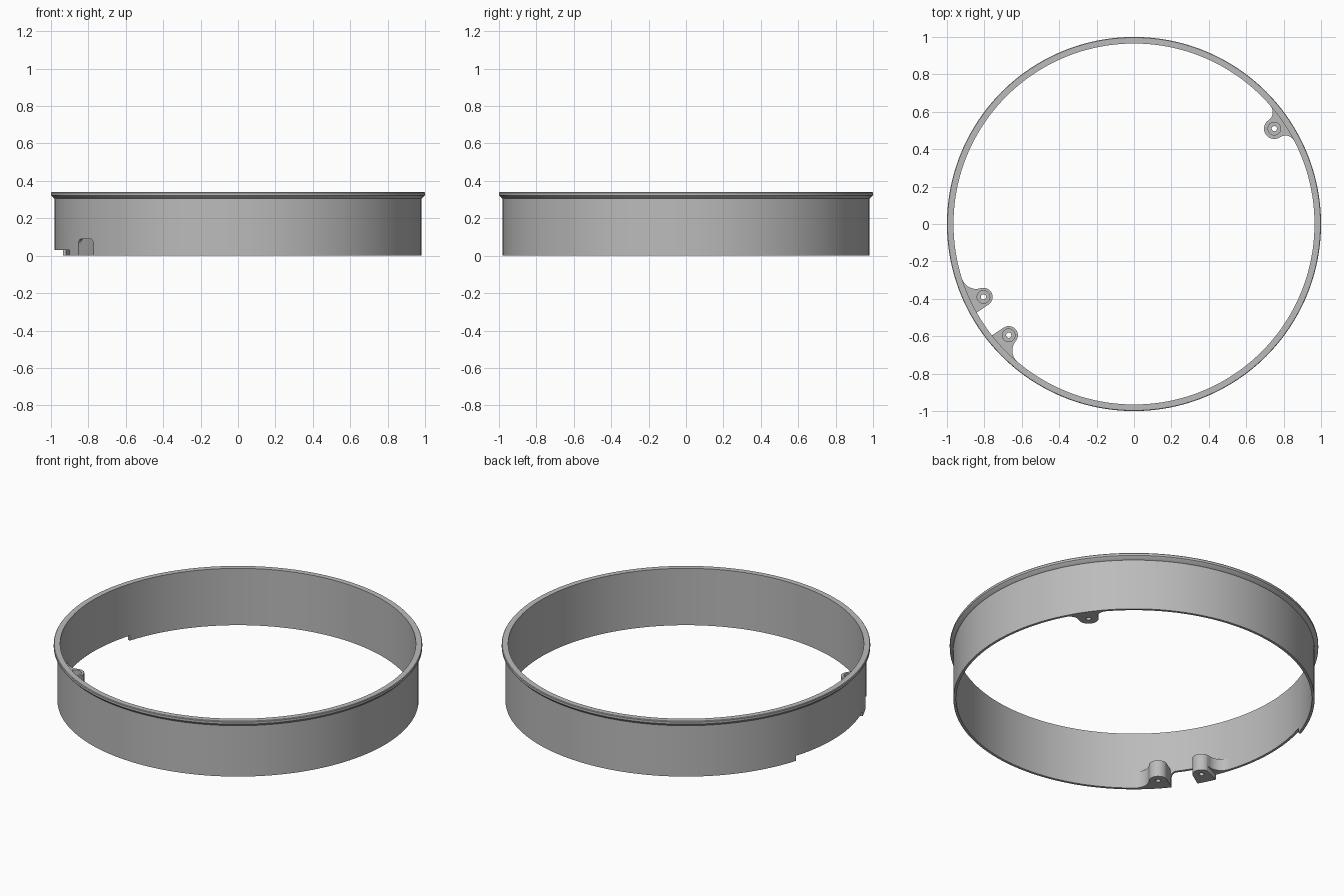
import bpy, bmesh
from math import sin, cos, acos, atan2, radians, pi, tau
from mathutils import Matrix, Vector

cube = bpy.data.objects.get("Cube")
if cube:
    bpy.data.objects.remove(cube)

grey = bpy.data.materials.new("plain grey")
grey.use_nodes = True
COLOUR = (0.5, 0.5, 0.5, 1)
grey.diffuse_color = COLOUR
grey.node_tree.nodes["Principled BSDF"].inputs["Base Color"].default_value = COLOUR

INNER = 0.965
SLOT_ANGLE = radians(213.7)
SLOT_HALF = 0.073
BOSS_HEIGHT = 0.1


def polar(r, a):
    return Vector((r * cos(a), r * sin(a)))


def arc(centre, r, a0, a1, n=16):
    return [centre + polar(r, a0 + (a1 - a0) * i / n) for i in range(n + 1)]


def finish(name, bm, matrix=Matrix()):
    bmesh.ops.recalc_face_normals(bm, faces=bm.faces)
    mesh = bpy.data.meshes.new(name)
    bm.to_mesh(mesh)
    bm.free()
    mesh.transform(matrix)
    mesh.materials.append(grey)
    ob = bpy.data.objects.new(name, mesh)
    bpy.context.collection.objects.link(ob)
    return ob


def prism(name, outline, z0, z1, matrix=Matrix()):
    bm = bmesh.new()
    face = bm.faces.new([bm.verts.new((p[0], p[1], z0)) for p in outline])
    top = bmesh.ops.extrude_face_region(bm, geom=[face])["geom"]
    verts = [v for v in top if isinstance(v, bmesh.types.BMVert)]
    bmesh.ops.translate(bm, verts=verts, vec=(0, 0, z1 - z0))
    return finish(name, bm, matrix)


def select_only(ob):
    bpy.ops.object.select_all(action='DESELECT')
    ob.select_set(True)
    bpy.context.view_layer.objects.active = ob


def cut(ob, cutter):
    select_only(ob)
    mod = ob.modifiers.new("cut", 'BOOLEAN')
    mod.operation = 'DIFFERENCE'
    mod.solver = 'EXACT'
    mod.object = cutter
    bpy.ops.object.modifier_apply(modifier=mod.name)
    bpy.data.objects.remove(cutter)


def smooth(ob):
    select_only(ob)
    bpy.ops.object.shade_smooth_by_angle(angle=radians(30))


def relief_cutter():
    # Shallow step along the lower edge
    a0, a1 = radians(162.5), radians(203)
    zero = Vector((0, 0))
    return prism("relief_cutter", arc(zero, 1.1, a0, a1) + arc(zero, 0.8, a1, a0), -0.1, 0.03)


# Thin wall with a flared lip, turned around z
profile = [(INNER, 0), (0.98, 0), (0.98, 0.305), (0.986, 0.308),
           (1, 0.323), (1, 0.336), (0.997, 0.34), (INNER, 0.34)]
bm = bmesh.new()
verts = [bm.verts.new((r, 0, z)) for r, z in profile]
edges = [bm.edges.new((verts[i - 1], verts[i])) for i in range(len(verts))]
bmesh.ops.spin(bm, geom=verts + edges, cent=(0, 0, 0), axis=(0, 0, 1),
               angle=tau, steps=192, use_merge=True)
bmesh.ops.remove_doubles(bm, verts=bm.verts, dist=1e-5)
ring = finish("ring_wall", bm)
cut(ring, relief_cutter())

# Round-cornered slot through the wall
corner = 0.03
outline = [Vector((-SLOT_HALF, -0.1)), Vector((SLOT_HALF, -0.1))]
outline += arc(Vector((SLOT_HALF - corner, 0.09 - corner)), corner, 0, pi / 2, 8)
outline += arc(Vector((corner - SLOT_HALF, 0.09 - corner)), corner, pi / 2, pi, 8)
ca, sa = cos(SLOT_ANGLE), sin(SLOT_ANGLE)
along = Matrix(((-sa, 0, ca, 0), (ca, 0, sa, 0), (0, 1, 0, 0), (0, 0, 0, 1)))
cut(ring, prism("slot_cutter", outline, 0.9, 1.1, along))
smooth(ring)


def flare(dist, b, f):
    # Fillet from a boss at (dist, 0) to the wall on its +y side
    reach = INNER - f
    a = acos((dist**2 + reach**2 - (b + f)**2) / (2 * dist * reach))
    c = polar(reach, a)
    to_boss = Vector((dist, 0)) - c
    return arc(c, f, a, atan2(to_boss.y, to_boss.x) % tau - tau), a


def boss(name, angle, dist, b, f, slot_side=0):
    centre = Vector((dist, 0))
    curve, a = flare(dist, b, f)
    start = curve[-1] - centre
    start_angle = atan2(start.y, start.x) % tau
    if slot_side:
        # The other side runs straight to the wall, flush with the slot
        offset = abs(SLOT_ANGLE - angle)
        d = polar(1, -offset)
        tangent = centre + b * polar(1, -offset - pi / 2)
        along_d = tangent.dot(d)
        lateral = tangent - d * along_d
        end = lateral + d * ((INNER + 0.002)**2 - lateral.length_squared)**0.5
        end_angle = atan2(end.y, end.x)
        pts = curve + arc(centre, b, start_angle, 1.5 * pi - offset)[1:]
    else:
        end_angle = -a
        pts = curve + arc(centre, b, start_angle, tau - start_angle)[1:]
        pts += [Vector((p.x, -p.y)) for p in reversed(curve[:-1])]
    pts += arc(Vector((0, 0)), INNER + 0.002, end_angle, a)
    if slot_side < 0:
        pts = [Vector((p.x, -p.y)) for p in pts]
    ob = prism(name, pts, 0, BOSS_HEIGHT, Matrix.Rotation(angle, 4, 'Z'))
    # Screw hole with a wider recess on top
    c = polar(dist, angle)
    for r, bottom in ((0.014, -0.1), (0.034, 0.06)):
        cut(ob, prism("hole_cutter", arc(c, r, 0, tau * 31 / 32, 31), bottom, 0.2))
    return ob


left_boss = boss("back_left_boss", radians(34.2), 0.907, 0.055, 0.052)
upper_boss = boss("right_boss_behind_slot", radians(205.85), 0.8945, 0.049, 0.08, -1)
lower_boss = boss("right_boss_before_slot", radians(221.6), 0.896, 0.049, 0.08, 1)
cut(upper_boss, relief_cutter())
for ob in (left_boss, upper_boss, lower_boss):
    smooth(ob)
